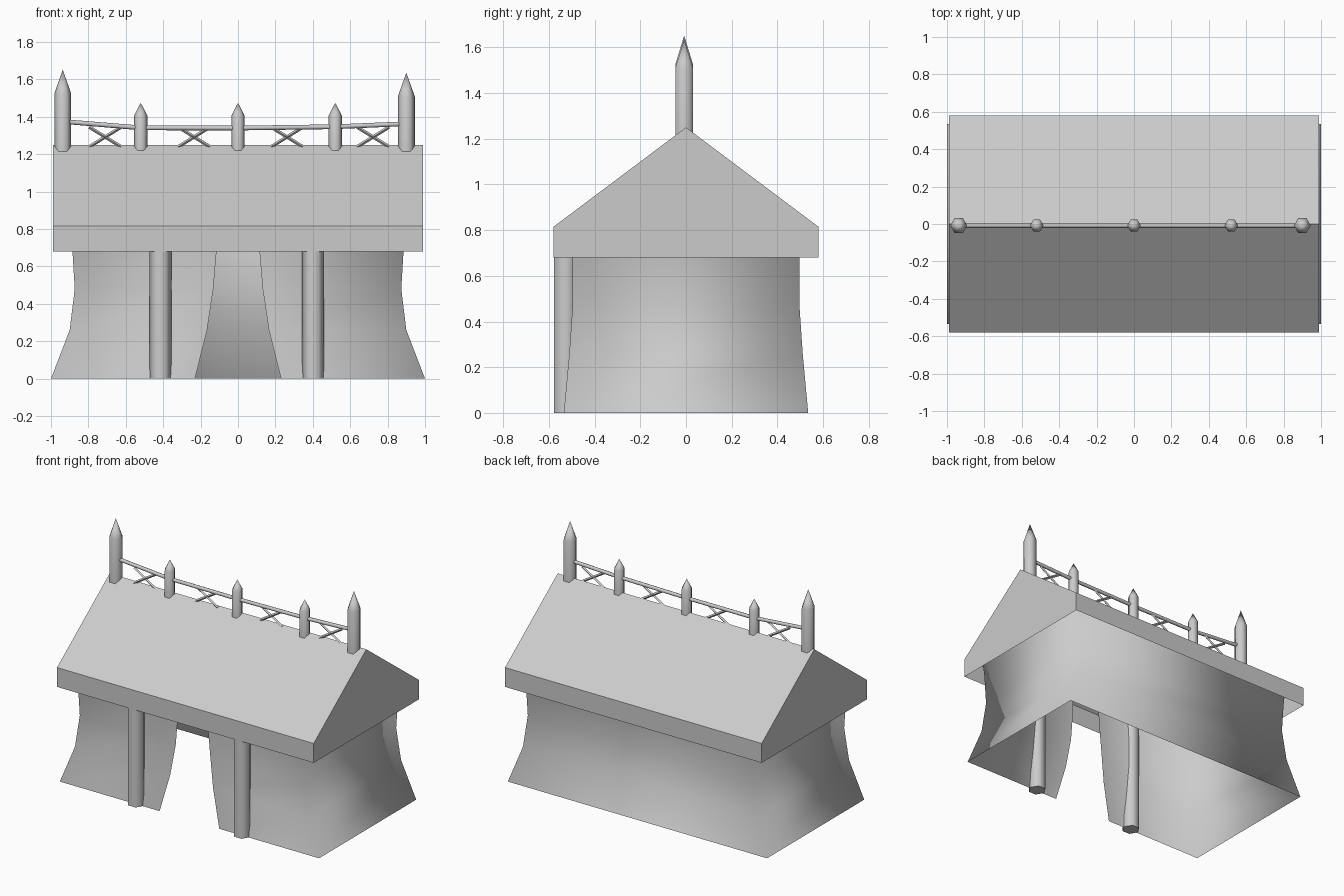
import bpy, bmesh, math
from mathutils import Vector

cube = bpy.data.objects.get("Cube")
if cube:
    bpy.data.objects.remove(cube, do_unlink=True)

GREY = (0.6, 0.6, 0.6, 1)
grey = bpy.data.materials.new("plain grey")
grey.use_nodes = True
grey.diffuse_color = GREY
grey.node_tree.nodes["Principled BSDF"].inputs["Base Color"].default_value = GREY


def finish(name, bm, smooth_angle=None):
    """Turn a bmesh into a named object, optionally smooth below an angle."""
    mesh = bpy.data.meshes.new(name)
    bm.to_mesh(mesh)
    bm.free()
    mesh.materials.append(grey)
    obj = bpy.data.objects.new(name, mesh)
    bpy.context.collection.objects.link(obj)
    if smooth_angle:
        bpy.ops.object.select_all(action='DESELECT')
        obj.select_set(True)
        bpy.context.view_layer.objects.active = obj
        bpy.ops.object.shade_smooth_by_angle(angle=math.radians(smooth_angle))
    return obj


def hex_post(name, x, y, radius, bottom, shoulder, tip=None):
    """Six-sided post with corners on the x axis and an optional pointed tip."""
    bm = bmesh.new()
    rings = []
    for z in (bottom, shoulder):
        rings.append([bm.verts.new((x + radius * math.cos(math.radians(60 * i)),
                                    y + radius * math.sin(math.radians(60 * i)), z))
                      for i in range(6)])
    low, high = rings
    apex = bm.verts.new((x, y, tip)) if tip else None
    for i in range(6):
        j = (i + 1) % 6
        bm.faces.new((low[i], low[j], high[j], high[i]))
        if apex:
            bm.faces.new((high[i], high[j], apex))
    bm.faces.new(low[::-1])
    if not apex:
        bm.faces.new(high)
    return finish(name, bm, 65)


def rod(name, start, end, radius, sides):
    """Straight bar between two points."""
    a, b = Vector(start), Vector(end)
    bm = bmesh.new()
    bmesh.ops.create_cone(bm, cap_ends=True, segments=sides, radius1=radius,
                          radius2=radius, depth=(b - a).length)
    obj = finish(name, bm, 65)
    obj.location = (a + b) / 2
    obj.rotation_euler = (b - a).to_track_quat('Z', 'Y').to_euler()
    return obj


# Flared wall shell, open at the doorway: height, half width, half depth, half door
levels = [(0, 1.0, 0.535, 0.23), (0.26, 0.9, 0.511, 0.165), (0.48, 0.873, 0.496, 0.132),
          (0.68, 0.885, 0.498, 0.115), (0.84, 0.9, 0.505, 0.11)]
bm = bmesh.new()
rows = [[bm.verts.new(p) for p in ((d, -y, z), (x, -y, z), (x, y, z),
                                   (-x, y, z), (-x, -y, z), (-d, -y, z))]
        for z, x, y, d in levels]
for low, high in zip(rows, rows[1:]):
    for i in range(5):
        bm.faces.new((low[i], low[i + 1], high[i + 1], high[i]))
finish("flared_walls", bm, 180)

# Gabled roof shell, open underneath
bm = bmesh.new()
profile = [(-0.58, 0.68), (-0.58, 0.815), (0, 1.25), (0.58, 0.815), (0.58, 0.68)]
right = [bm.verts.new((-0.99, y, z)) for y, z in profile]
left = [bm.verts.new((0.99, y, z)) for y, z in profile]
for i in range(4):
    bm.faces.new((right[i], left[i], left[i + 1], right[i + 1]))
bm.faces.new(right)
bm.faces.new(left[::-1])
bmesh.ops.recalc_face_normals(bm, faces=bm.faces)
finish("gabled_roof", bm)

# Front pillars
for side, x in (("right", -0.415), ("left", 0.402)):
    hex_post(side + "_front_pillar", x, -0.527, 0.059, 0, 0.8)

# Ridge posts
RIDGE_Y = -0.008
hex_post("right_end_post", -0.937, RIDGE_Y, 0.045, 1.19, 1.525, 1.652)
hex_post("left_end_post", 0.9, RIDGE_Y, 0.045, 1.19, 1.51, 1.636)
for name, x in (("right", -0.52), ("middle", 0), ("left", 0.52)):
    hex_post(name + "_ridge_post", x, RIDGE_Y, 0.036, 1.2, 1.405, 1.475)

# Sagging handrail between the posts
rail = [(-0.937, 1.375), (-0.52, 1.341), (0, 1.34), (0.52, 1.347), (0.9, 1.363)]
for i, (a, b) in enumerate(zip(rail, rail[1:])):
    rod(f"ridge_rail_{i + 1}", (a[0], RIDGE_Y, a[1]), (b[0], RIDGE_Y, b[1]), 0.0125, 8)

# Crossed braces under the rail
for i, x in enumerate((-0.71, -0.235, 0.262, 0.722)):
    for name, s in (("rising", 1), ("falling", -1)):
        rod(f"{name}_brace_{i + 1}", (x - 0.085 * s, RIDGE_Y, 1.24),
            (x + 0.085 * s, RIDGE_Y, 1.345), 0.009, 4)
